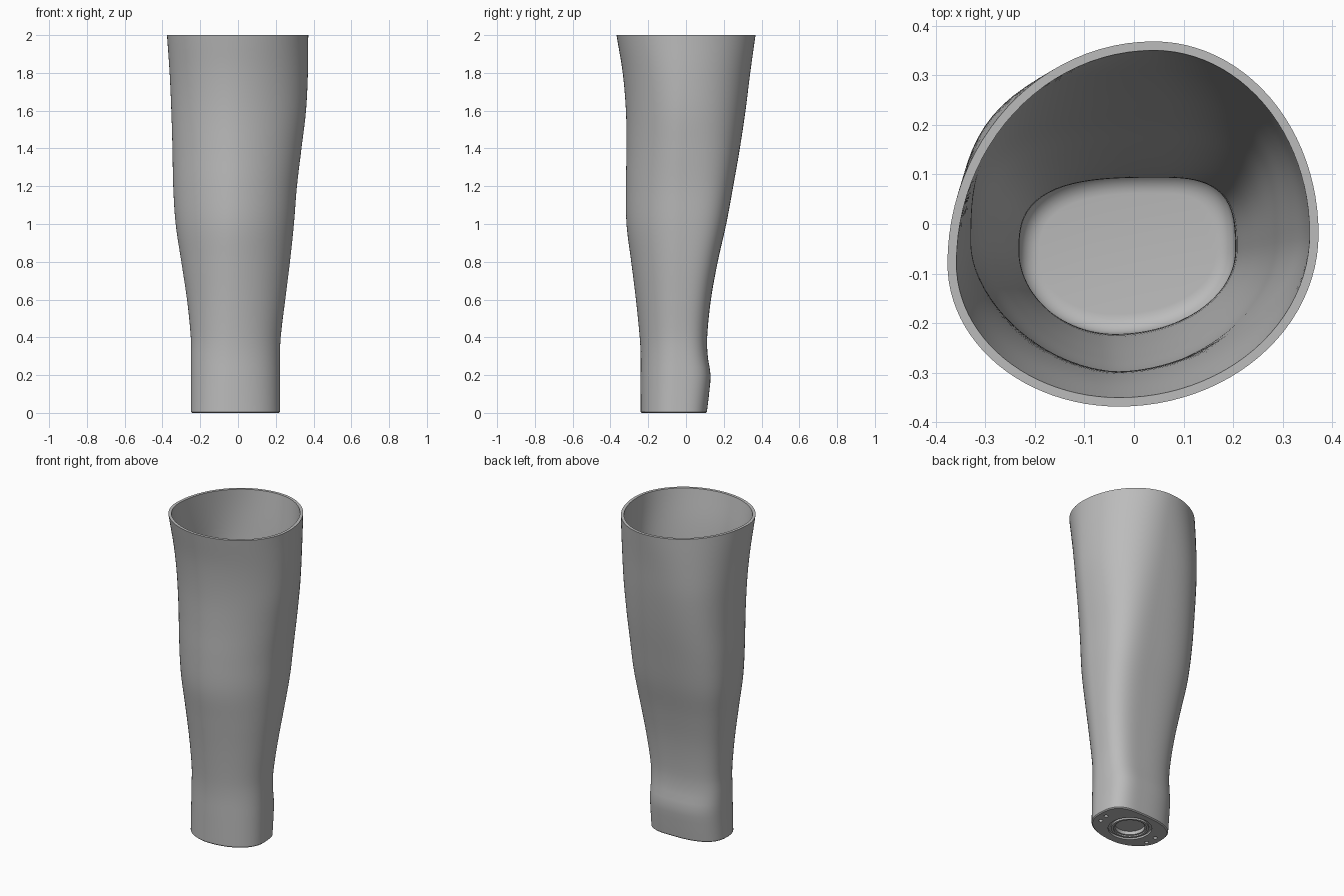
import bpy, bmesh, math
from mathutils import Vector

cube = bpy.data.objects.get("Cube")
if cube:
    bpy.data.objects.remove(cube, do_unlink=True)

QUARTER = 24      # points per quadrant of a section
WALL = 0.018      # shell thickness
FLOOR = 0.08      # height of the inner floor
FILLET = 0.04     # rounding between wall and floor

# Height, then the section's reach to right, left, front and back
REACH = [
    (0.0, -.25, .222, -.24, .11), (.1, -.25, .222, -.24, .122),
    (.2, -.25, .222, -.24, .13), (.3, -.25, .222, -.24, .115),
    (.4, -.25, .226, -.245, .112), (.6, -.27, .25, -.265, .132),
    (.8, -.30, .275, -.29, .168), (1.0, -.33, .296, -.315, .213),
    (1.2, -.343, .312, -.318, .25), (1.4, -.347, .336, -.315, .285),
    (1.6, -.353, .36, -.318, .315), (1.8, -.362, .37, -.335, .34),
    (2.0, -.376, .372, -.368, .368)]
# Height, then corner fullness: back left, back right, front right, front left
FULLNESS = [
    (0.0, 3, 2.8, 2, 2.1), (.4, 3, 3, 1.9, 1.95), (1.0, 3.2, 3.2, 1.75, 1.85),
    (1.6, 2.3, 2.8, 1.8, 1.8), (2.0, 2, 2, 2, 2)]
# Height, then where the widest points sit: y of left, y of right, x of back, x of front
CENTRES = [
    (0.0, -.06, -.07, .05, -.04), (1.0, -.04, -.04, .045, -.035),
    (1.6, -.03, -.05, .04, -.03), (2.0, -.02, -.08, .04, -.03)]


def sample(table, z):
    """Smooth curve through the rows of a table, read at height z."""
    i = max(k for k in range(len(table) - 1) if table[k][0] <= z or k == 0)
    a, b = table[i], table[i + 1]
    before, after = table[max(i - 1, 0)], table[min(i + 2, len(table) - 1)]
    h = b[0] - a[0]
    t = (z - a[0]) / h
    out = []
    for k in range(1, len(a)):
        m0 = (b[k] - before[k]) / (b[0] - before[0]) * h
        m1 = (after[k] - a[k]) / (after[0] - a[0]) * h
        out.append((2*t**3 - 3*t*t + 1) * a[k] + (t**3 - 2*t*t + t) * m0
                   + (3*t*t - 2*t**3) * b[k] + (t**3 - t*t) * m1)
    return out


def section(z_shape, inset, z):
    """Closed outline made of four rounded quadrants that meet at the widest points."""
    x0, x1, y0, y1 = sample(REACH, z_shape)
    full = sample(FULLNESS, z_shape)
    y_left, y_right, x_back, x_front = sample(CENTRES, z_shape)
    x0, x1, y0, y1 = x0 + inset, x1 - inset, y0 + inset, y1 - inset
    quads = [(x1, y_left, x_back, y1), (x0, y_right, x_back, y1),
             (x0, y_right, x_front, y0), (x1, y_left, x_front, y0)]
    points = []
    for q, (xe, yc, xc, ye) in enumerate(quads):
        n = full[q]
        for k in range(QUARTER):
            a = (q + k / QUARTER) * math.pi / 2
            c, s = abs(math.cos(a)), abs(math.sin(a))
            r = (c**n + s**n) ** (-1 / n)
            points.append(Vector((xc + (xe - xc) * c * r, yc + (ye - yc) * s * r, z)))
    return points


def circle(radius, z, centre=(-.02, -.06)):
    count = QUARTER * 4
    return [Vector((centre[0] + radius * math.cos(k * math.tau / count),
                    centre[1] + radius * math.sin(k * math.tau / count), z))
            for k in range(count)]


def loft(bm, rings):
    """Skin a row of equal outlines and close both ends."""
    loops = [[bm.verts.new(p) for p in ring] for ring in rings]
    for a, b in zip(loops, loops[1:]):
        for k in range(len(a)):
            j = (k + 1) % len(a)
            bm.faces.new((a[k], a[j], b[j], b[k]))
    bm.faces.new(loops[0][::-1])
    bm.faces.new(loops[-1])


grey = bpy.data.materials.new("plain grey")
grey.use_nodes = True
grey.diffuse_color = (.5, .5, .5, 1)
grey.node_tree.nodes["Principled BSDF"].inputs["Base Color"].default_value = (.5, .5, .5, 1)


def make_object(name, bm):
    bmesh.ops.recalc_face_normals(bm, faces=bm.faces)
    mesh = bpy.data.meshes.new(name)
    bm.to_mesh(mesh)
    bm.free()
    obj = bpy.data.objects.new(name, mesh)
    bpy.context.collection.objects.link(obj)
    mesh.materials.append(grey)
    return obj


# Underside: round pocket, raised lip and groove, from the centre outwards
rings = [circle(r, z) for r, z in [
    (.085, .03), (.085, .008), (.095, .008), (.095, 0),
    (.108, 0), (.108, .012), (.125, .012), (.125, 0)]]

# Outer wall with a small bevel at the foot
rings.append(section(0, .006, 0))
rings += [section(z, 0, z) for z in [.006] + [k / 25 for k in range(1, 51)]]

# Rim, inner wall and rounded floor
rings += [section(k / 25, WALL, k / 25) for k in range(50, 3, -1)]
for k in range(1, 7):
    a = k / 6 * math.pi / 2
    z = FLOOR + FILLET * (1 - math.sin(a))
    rings.append(section(z, WALL + FILLET * (1 - math.cos(a)), z))

bm = bmesh.new()
loft(bm, rings)
socket = make_object("socket_shell", bm)

# Small screw holes beside the pocket
bm = bmesh.new()
for spot in [(.165, -.1), (.175, -.04), (-.195, -.12), (-.2, -.05)]:
    loft(bm, [circle(.012, z, spot) for z in (-.02, .03)])
cutter = make_object("screw_hole_cutter", bm)
cutter.hide_render = True

cut = socket.modifiers.new("screw_holes", 'BOOLEAN')
cut.object = cutter
cut.operation = 'DIFFERENCE'
cut.solver = 'EXACT'
bpy.ops.object.select_all(action='DESELECT')
bpy.context.view_layer.objects.active = socket
socket.select_set(True)
bpy.ops.object.modifier_apply(modifier=cut.name)
bpy.data.objects.remove(cutter, do_unlink=True)
bpy.ops.object.shade_smooth_by_angle(angle=math.radians(35))
